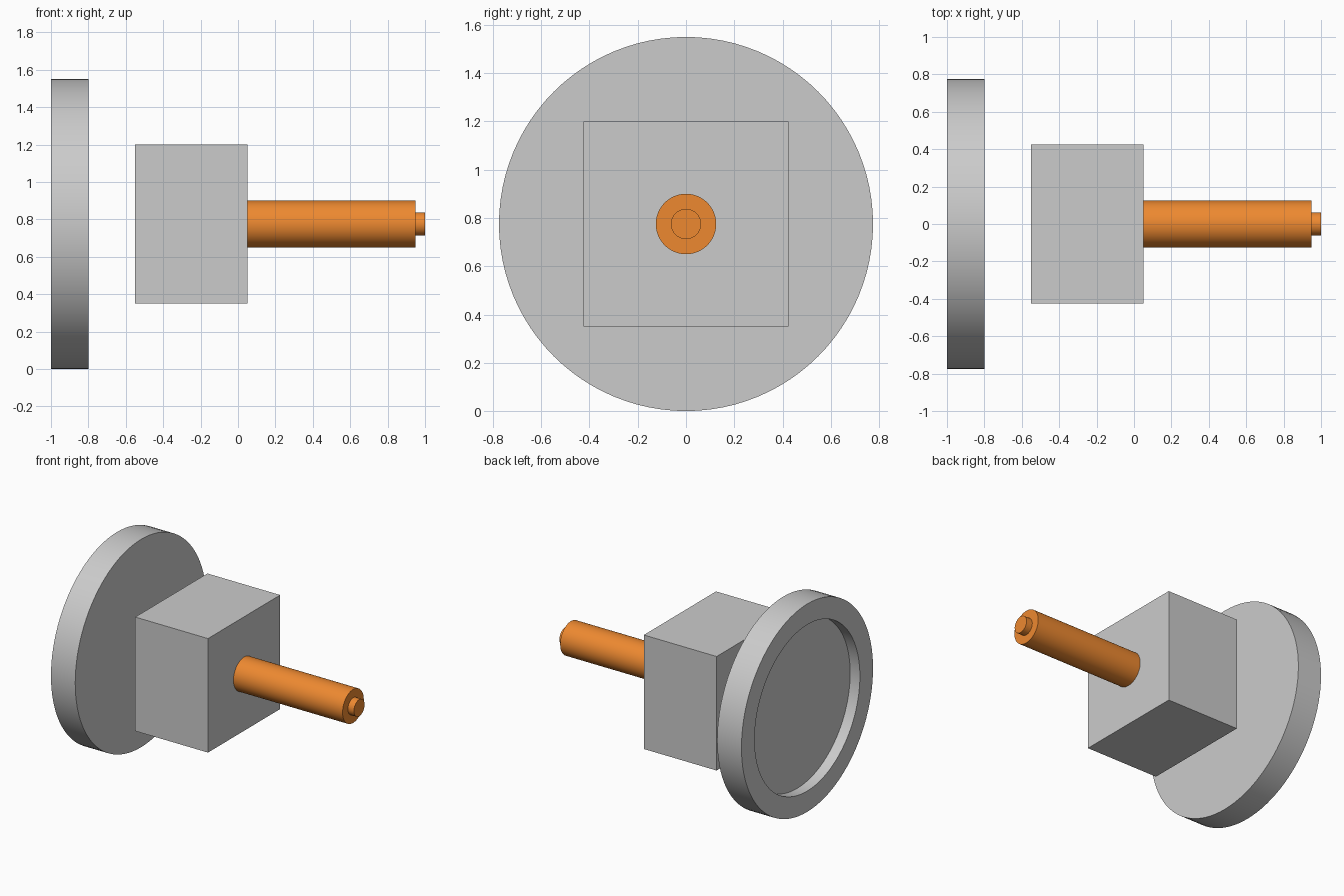
import bpy, bmesh, math

if "Cube" in bpy.data.objects:
    bpy.data.objects.remove(bpy.data.objects["Cube"])

CZ = 0.775  # height of the common axis
SEG = 96


def lathe(name, profile, mat=None):
    """Revolve (x, radius) points around the horizontal x axis; ends are capped."""
    bm = bmesh.new()
    rings = []
    for x, r in profile:
        rings.append([bm.verts.new((x, r * math.cos(a), CZ + r * math.sin(a)))
                      for a in (2 * math.pi * i / SEG for i in range(SEG))])
    for a, b in zip(rings, rings[1:]):
        for i in range(SEG):
            j = (i + 1) % SEG
            bm.faces.new((a[i], a[j], b[j], b[i]))
    bm.faces.new(rings[0])
    bm.faces.new(rings[-1])
    bmesh.ops.recalc_face_normals(bm, faces=bm.faces)
    mesh = bpy.data.meshes.new(name)
    bm.to_mesh(mesh)
    bm.free()
    obj = bpy.data.objects.new(name, mesh)
    bpy.context.collection.objects.link(obj)
    if mat:
        mesh.materials.append(mat)
    bpy.ops.object.select_all(action='DESELECT')
    obj.select_set(True)
    bpy.context.view_layer.objects.active = obj
    bpy.ops.object.shade_smooth_by_angle(angle=math.radians(30))
    return obj


orange = bpy.data.materials.new("orange")
orange.diffuse_color = (0.85, 0.25, 0.03, 1)
orange.use_nodes = True
orange.node_tree.nodes["Principled BSDF"].inputs["Base Color"].default_value = orange.diffuse_color

# round disc with a shallow recess in its outer face
lathe("disc", [(-0.92, 0.62), (-1.0, 0.62), (-1.0, CZ), (-0.8, CZ)])

# square housing
bpy.ops.mesh.primitive_cube_add(size=1, location=(-0.25, 0, CZ))
housing = bpy.context.object
housing.name = "housing"
housing.scale = (0.6, 0.85, 0.85)
bpy.ops.object.transform_apply(location=False, rotation=False, scale=True)

# shaft and its smaller end pin
lathe("shaft", [(0.05, 0.125), (0.95, 0.125)], orange)
lathe("shaft_pin", [(0.95, 0.0625), (1.0, 0.0625)], orange)
